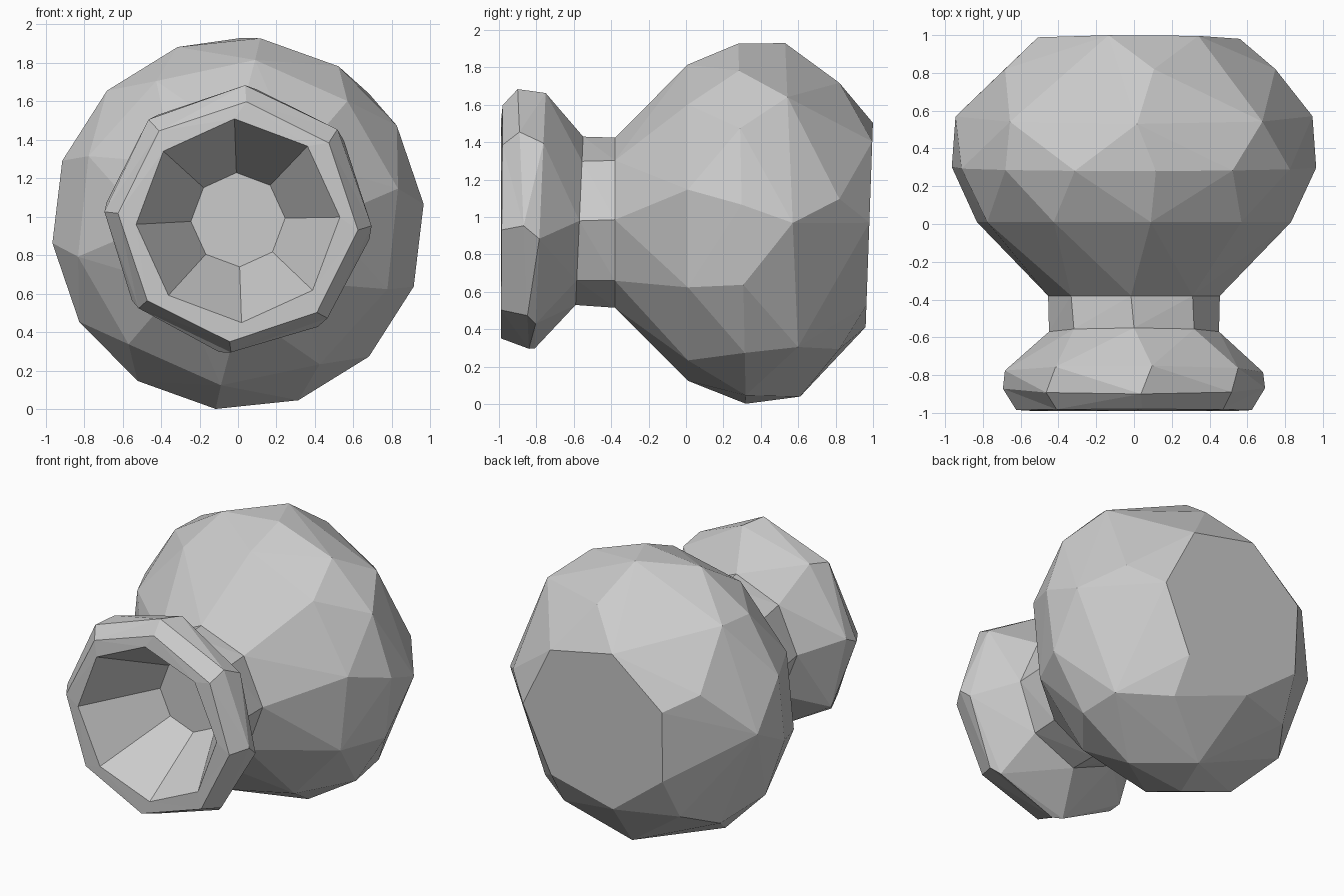
import bpy, bmesh
from math import sin, cos, radians, tau

if "Cube" in bpy.data.objects:
    bpy.data.objects.remove(bpy.data.objects["Cube"])

clay = bpy.data.materials.new("grey clay")
clay.use_nodes = True
grey = (0.6, 0.6, 0.6, 1)
clay.diffuse_color = grey
clay.node_tree.nodes["Principled BSDF"].inputs["Base Color"].default_value = grey


def ring(bm, y, radius, sides, phase, centre_z, lean=0):
    """Add a polygon of vertices around the y axis, optionally leaning."""
    verts = []
    for i in range(sides):
        a = radians(phase) + tau * i / sides
        verts.append(bm.verts.new((radius * cos(a), y + lean * sin(a),
                                   centre_z + radius * sin(a))))
    return verts


def finish(bm, name):
    bmesh.ops.recalc_face_normals(bm, faces=bm.faces)
    mesh = bpy.data.meshes.new(name)
    bm.to_mesh(mesh)
    bm.free()
    mesh.materials.append(clay)
    obj = bpy.data.objects.new(name, mesh)
    bpy.context.collection.objects.link(obj)
    return obj


# Faceted round body: convex skin over staggered rings, open at the neck
bm = bmesh.new()
neck_end = ring(bm, -0.38, 0.455, 8, 2, 0.97)
ring(bm, 0.01, 0.85, 10, 12, 0.97)
ring(bm, 0.3, 0.97, 14, 6, 0.965, -0.02)
ring(bm, 0.57, 0.945, 8, -1, 0.985, -0.04)
ring(bm, 0.82, 0.76, 5, 82, 0.965)
ring(bm, 0.98, 0.56, 7, 1, 0.96, 0.02)
bmesh.ops.convex_hull(bm, input=bm.verts)
cap = [f for f in bm.faces if all(v in neck_end for v in f.verts)]
bmesh.ops.delete(bm, geom=cap, context="FACES")
loose = [v for v in bm.verts if not v.link_faces]
bmesh.ops.delete(bm, geom=loose, context="VERTS")
finish(bm, "body")

# Neck, flared rim and funnel mouth: one loft from the body to the mouth floor
profile = [
    # y, radius, phase, centre z, lean
    (-0.38, 0.455, 2, 0.97, 0),
    (-0.57, 0.45, 0, 0.98, 0.02),
    (-0.78, 0.69, -8, 0.98, 0.03),
    (-0.87, 0.695, -3, 0.99, -0.03),
    (-0.985, 0.625, -4, 0.975, 0.005),
    (-0.99, 0.53, 2, 0.98, 0),
    (-0.5, 0.245, 2, 0.985, 0),
]
bm = bmesh.new()
loops = [ring(bm, y, r, 8, p, z, lean) for y, r, p, z, lean in profile]
for a, b in zip(loops, loops[1:]):
    for i in range(8):
        j = (i + 1) % 8
        bm.faces.new((a[i], a[j], b[j], b[i]))
bm.faces.new(loops[-1])
bmesh.ops.triangulate(bm, faces=[f for f in bm.faces if len(f.verts) == 4])
finish(bm, "neck_and_rim")
